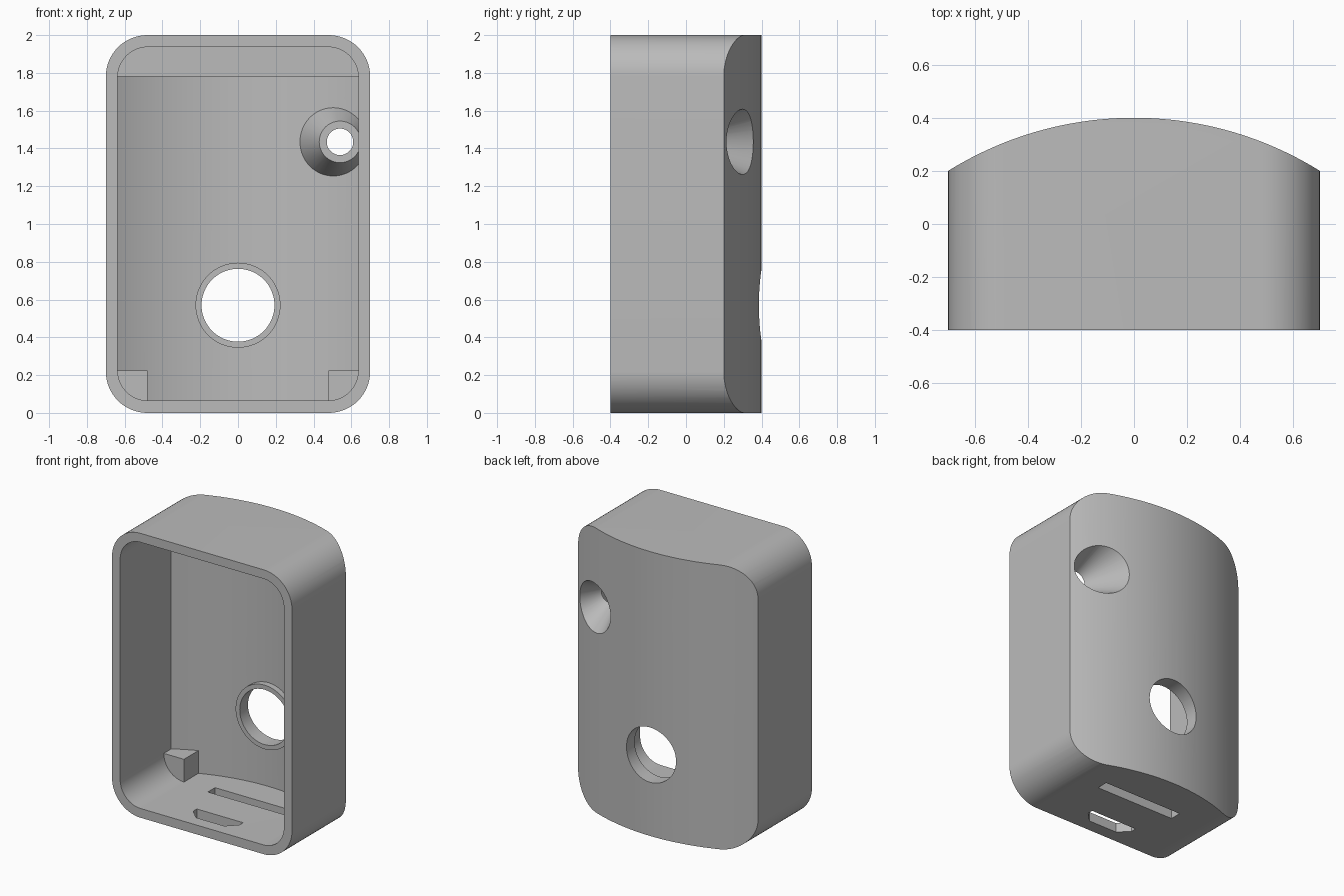
import bpy, bmesh
from math import sin, cos, pi, sqrt
from mathutils import Vector

old = bpy.data.objects.get("Cube")
if old:
    bpy.data.objects.remove(old)

grey = bpy.data.materials.new("plain_grey")
grey.use_nodes = True
COLOUR = (0.5, 0.5, 0.5, 1)
grey.diffuse_color = COLOUR
grey.node_tree.nodes["Principled BSDF"].inputs["Base Color"].default_value = COLOUR

ARC_Y = -0.925    # centre of the curved back


def solid(name, rings):
    """Closed solid through a list of point rings."""
    bm = bmesh.new()
    loops = [[bm.verts.new(p) for p in ring] for ring in rings]
    n = len(loops[0])
    for a, b in zip(loops, loops[1:]):
        for i in range(n):
            bm.faces.new((a[i], a[(i + 1) % n], b[(i + 1) % n], b[i]))
    bm.faces.new(loops[0])
    bm.faces.new(loops[-1])
    bmesh.ops.recalc_face_normals(bm, faces=bm.faces)
    mesh = bpy.data.meshes.new(name)
    bm.to_mesh(mesh)
    bm.free()
    mesh.materials.append(grey)
    obj = bpy.data.objects.new(name, mesh)
    bpy.context.collection.objects.link(obj)
    return obj


def box(name, lo, hi):
    return solid(name, [[(lo[0], lo[1], z), (hi[0], lo[1], z),
                         (hi[0], hi[1], z), (lo[0], hi[1], z)] for z in (lo[2], hi[2])])


def cone(name, x, z, stations):
    """Round solid along y, from (y, radius) stations."""
    n = 64
    return solid(name, [[(x + r * cos(2 * pi * i / n), y, z + r * sin(2 * pi * i / n))
                         for i in range(n)] for y, r in stations])


def combine(target, tool, operation):
    mod = target.modifiers.new(operation.title(), 'BOOLEAN')
    mod.operation, mod.solver, mod.object = operation, 'EXACT', tool
    tool.hide_render = True
    bpy.ops.object.select_all(action='DESELECT')
    bpy.context.view_layer.objects.active = target
    target.select_set(True)
    bpy.ops.object.modifier_apply(modifier=mod.name)
    bpy.data.objects.remove(tool)


def curved_block(name, half_w, z0, z1, corner, front, arc_r):
    """Rounded rectangle running along y, closed by a curved back."""
    outline = []
    for k, (sx, sz) in enumerate([(1, 1), (-1, 1), (-1, -1), (1, -1)]):
        cx = sx * (half_w - corner)
        cz = z1 - corner if sz > 0 else z0 + corner
        for i in range(17):
            a = (k + i / 16) * pi / 2
            outline.append((cx + corner * cos(a), cz + corner * sin(a)))
    block = solid(name, [[(x, y, z) for x, z in outline] for y in (front, 0.6)])
    wide = 0.8
    xs = [wide - 2 * wide * i / 64 for i in range(65)]
    plan = [(-wide, -0.9), (wide, -0.9)] + [(x, ARC_Y + sqrt(arc_r ** 2 - x * x)) for x in xs]
    back = solid("back_curve", [[(x, y, z) for x, y in plan] for z in (-0.5, 2.5)])
    combine(block, back, 'INTERSECT')
    return block


# Outer body and the hollow inside it
shell = curved_block("case_shell", 0.7, 0, 2, 0.22, -0.4, 1.325)
hollow = curved_block("hollow", 0.637, 0.065, 1.937, 0.16, -0.5, 1.265)

# Parts left standing in the hollow: top ledge, corner posts, two bosses
combine(hollow, box("top_ledge", (-0.75, 0.085, 1.78), (0.75, 0.7, 2.1)), 'DIFFERENCE')
for side in (-1, 1):
    a, b = sorted((side * 0.48, side * 0.75))
    combine(hollow, box("corner_post", (a, 0.085, -0.1), (b, 0.7, 0.225)), 'DIFFERENCE')
combine(hollow, cone("round_boss", 0, 0.57, [(0.295, 0.225), (0.5, 0.225)]), 'DIFFERENCE')
combine(hollow, cone("cone_boss", 0.54, 1.435, [(0.07, 0.11), (0.37, 0.245)]), 'DIFFERENCE')
combine(shell, hollow, 'DIFFERENCE')

# Openings in the back
combine(shell, cone("round_hole", 0, 0.57, [(0.1, 0.193), (0.6, 0.193)]), 'DIFFERENCE')
combine(shell, cone("cone_hole", 0.54, 1.435,
                    [(0, 0.07), (0.07, 0.07), (0.47, 0.255)]), 'DIFFERENCE')

# Openings in the floor
combine(shell, box("long_slot", (-0.27, 0.05, -0.1), (0.34, 0.13, 0.15)), 'DIFFERENCE')
half = [(0.18, -0.2), (0.18, -0.24), (0.11, -0.31)]
port = half + [(-x, y) for x, y in reversed(half)]
combine(shell, solid("port_slot", [[(x, y, z) for x, y in port] for z in (-0.1, 0.15)]),
        'DIFFERENCE')

bpy.ops.object.select_all(action='DESELECT')
shell.select_set(True)
bpy.context.view_layer.objects.active = shell
bpy.ops.object.shade_smooth_by_angle(angle=pi / 6)
